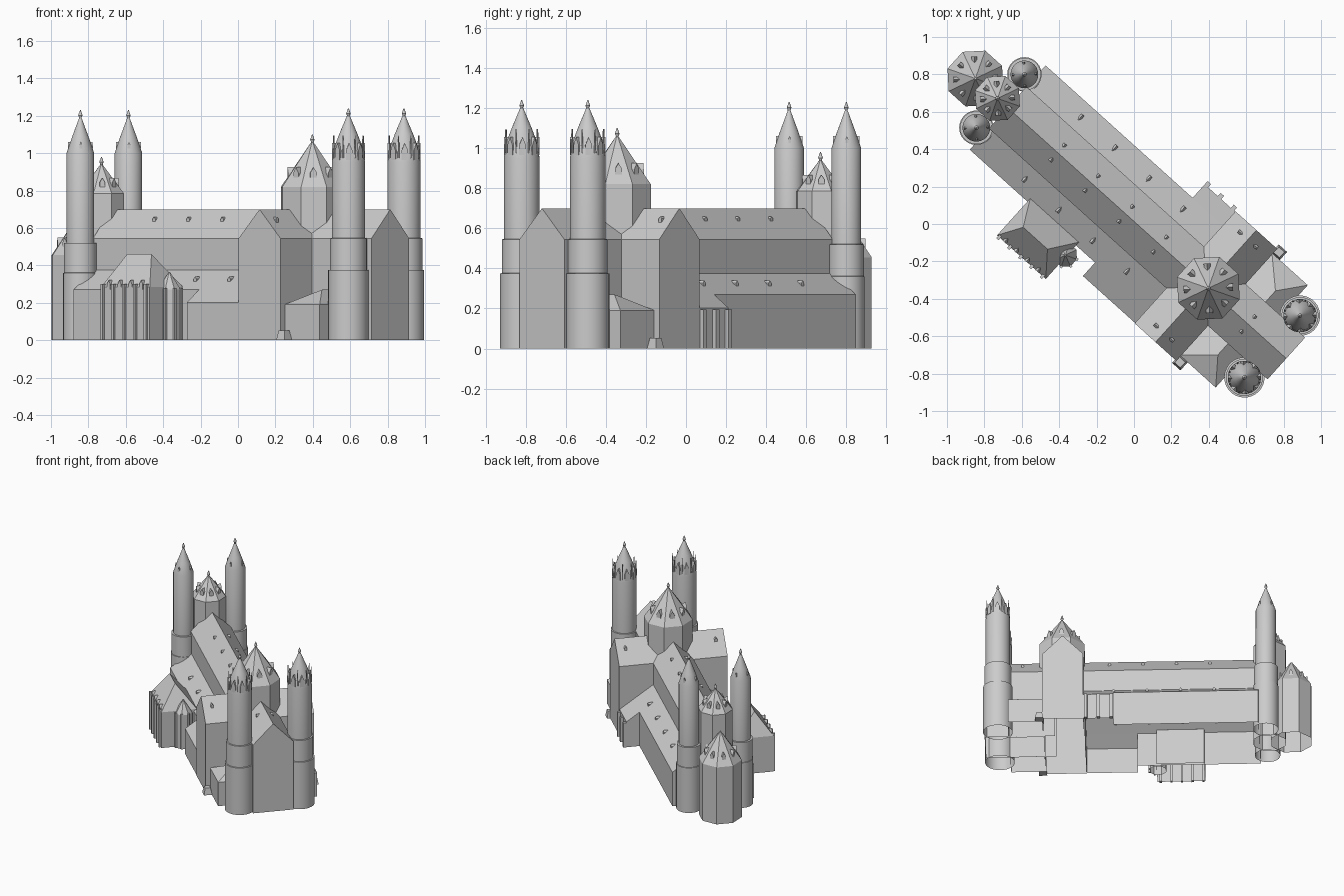
import bpy, bmesh
from math import radians, pi, sin, cos
from mathutils import Matrix, Vector

cube = bpy.data.objects.get("Cube")
if cube:
    bpy.data.objects.remove(cube)

stone = bpy.data.materials.new("pale grey stone")
stone.use_nodes = True
GREY = (0.6, 0.6, 0.6, 1)
stone.diffuse_color = GREY
stone.node_tree.nodes["Principled BSDF"].inputs["Base Color"].default_value = GREY

# The church is laid out along its own axis (u long, v across), then turned in plan
PLAN = Matrix.Translation((0.008, 0.007, 0)) @ Matrix.Rotation(radians(-42), 4, 'Z')
EAVE, RIDGE, HALF, AISLE_TOP = 0.545, 0.70, 0.15, 0.375
SIDES = ((1, "left"), (-1, "right"))
round_parts = []


def finish(name, bm):
    bmesh.ops.recalc_face_normals(bm, faces=bm.faces)
    mesh = bpy.data.meshes.new(name)
    bm.to_mesh(mesh)
    bm.free()
    mesh.materials.append(stone)
    obj = bpy.data.objects.new(name, mesh)
    bpy.context.collection.objects.link(obj)
    obj.matrix_world = PLAN
    return obj


def loft(bm, rings, bottom=True):
    """Join closed rings of points; the first cap is optional."""
    rows = [[bm.verts.new(p) for p in ring] for ring in rings]
    n = len(rows[0])
    for a, b in zip(rows, rows[1:]):
        for i in range(n):
            j = (i + 1) % n
            bm.faces.new((a[i], a[j], b[j], b[i]))
    if bottom:
        bm.faces.new(rows[0])
    bm.faces.new(rows[-1])


def shell(name, profile, lo, hi, along_u=True, cap=()):
    """Sweep an open (across, height) profile from lo to hi; close the lo end,
    passing the extra corners in cap."""
    bm = bmesh.new()

    def row(points, e):
        return [bm.verts.new((e, a, z) if along_u else (a, e, z)) for a, z in points]

    start, end = row(profile, lo), row(profile, hi)
    for i in range(len(profile) - 1):
        bm.faces.new((start[i], start[i + 1], end[i + 1], end[i]))
    bm.faces.new(start + row(cap, lo))
    return finish(name, bm)


def turned(name, u, v, profile, sides=32):
    """Lathe a (radius, height) profile, open below; few sides give flat facets."""
    bm = bmesh.new()
    step = 2 * pi / sides
    loft(bm, [[(u + r * cos((i + .5) * step), v + r * sin((i + .5) * step), z)
               for i in range(sides)] for r, z in profile], bottom=False)
    obj = finish(name, bm)
    if sides > 8:
        round_parts.append(obj)
    return obj


def gablet(bm, u, v, z, yaw, w, depth, wall, peak):
    """Small gabled box whose front faces along yaw."""
    m = Matrix.Translation((u, v, z)) @ Matrix.Rotation(yaw, 4, 'Z')
    outline = ((-w / 2, 0), (w / 2, 0), (w / 2, wall), (0, peak), (-w / 2, wall))
    loft(bm, [[m @ Vector((d, a, h)) for a, h in outline] for d in (0, -depth)])


def gablet_ring(name, u, v, r, z, count, w, depth, wall, peak, turn=0.0):
    bm = bmesh.new()
    for i in range(count):
        a = turn + 2 * pi * i / count
        gablet(bm, u + r * cos(a), v + r * sin(a), z, a, w, depth, wall, peak)
    return finish(name, bm)


def box_row(name, centres, du, dv, height):
    bm = bmesh.new()
    for u, v in centres:
        bmesh.ops.create_cube(bm, size=1, matrix=Matrix.Translation((u, v, height / 2))
                              @ Matrix.Diagonal((du, dv, height, 1)))
    return finish(name, bm)


def gable(c, base=0):
    return [(c - HALF, base), (c - HALF, EAVE), (c, RIDGE), (c + HALF, EAVE), (c + HALF, base)]


def hip_house(name, u0, u1, v0, v1, eave, ridge, ridge_pts):
    """Walls with a roof rising to a ridge between two points, open below."""
    bm = bmesh.new()
    corners = ((u0, v0), (u1, v0), (u1, v1), (u0, v1))
    low = [bm.verts.new((u, v, 0)) for u, v in corners]
    top = [bm.verts.new((u, v, eave)) for u, v in corners]
    a, b = [bm.verts.new((u, v, ridge)) for u, v in ridge_pts]
    for i in range(4):
        j = (i + 1) % 4
        bm.faces.new((low[i], low[j], top[j], top[i]))
    if ridge_pts[0][1] == ridge_pts[1][1]:
        slopes = ((top[0], top[1], b, a), (top[1], top[2], b), (top[2], top[3], a, b), (top[3], top[0], a))
    else:
        slopes = ((top[0], top[1], a), (top[1], top[2], b, a), (top[2], top[3], b), (top[3], top[0], a, b))
    for s in slopes:
        bm.faces.new(s)
    return finish(name, bm)


# Nave, front arm and transept arms, meeting under the crossing dome
shell("nave", gable(0, AISLE_TOP), -.92, .46)
shell("front_arm", gable(0), 1.085, .57)
for s, side in SIDES:
    shell(side + "_transept", gable(.507), s * .403, s * .06, along_u=False)

    # Aisle, then its wider bay beside the transept
    bay = .138 if s > 0 else -.018
    shell(side + "_aisle", [(s * .303, 0), (s * .303, .27), (s * HALF, AISLE_TOP)], -.92, bay,
          cap=[(0, AISLE_TOP), (0, 0)])
    shell(side + "_outer_aisle", [(s * .4, 0), (s * .4, .203), (s * .303, .27), (s * HALF, AISLE_TOP)],
          bay, .36, cap=[(s * .302, .27), (s * .302, 0)])


# Domes and apse
def finial(z):
    return [(.007, z), (.007, z + .012), (.012, z + .022), (.002, z + .05)]


for name, u, r, base, eave, apex in (("crossing_dome", .524, .178, .5, .82, 1.06),
                                     ("choir_dome", -.993, .127, 0, .785, .94),
                                     ("apse", -1.152, .158, 0, .455, .67)):
    turned(name, u, 0, [(r, base), (r, eave), (.006, apex)], sides=8)
    if name != "apse":
        turned(name + "_finial", u, 0, finial(apex - .01), sides=12)
gablet_ring("crossing_dome_dormers", .524, 0, .132, .85, 8, .036, .08, .045, .075)
gablet_ring("choir_dome_dormers", -.993, 0, .092, .815, 8, .028, .06, .03, .052)
gablet_ring("apse_dormers", -1.152, 0, .118, .485, 8, .028, .07, .04, .065)

# Four round towers
for s, side in SIDES:
    u, v = .986, s * .222 - .003
    turned("front_tower_" + side, u, v,
           [(.108, 0), (.108, .375), (.099, .376), (.099, .545), (.089, .546), (.089, .95),
            (.08, 1.02), (.05, 1.1), (.008, 1.2)])
    turned("front_tower_finial_" + side, u, v, finial(1.19), sides=12)
    gablet_ring("front_tower_gablets_" + side, u, v, .088, .965, 8, .034, .05, .05, .09)
    bm = bmesh.new()
    for i in range(8):
        a = (i + .5) * pi / 4
        bmesh.ops.create_cone(bm, cap_ends=True, segments=6, radius1=.006, radius2=.002, depth=.12,
                              matrix=Matrix.Translation((u + .085 * cos(a), v + .085 * sin(a), 1.035)))
    finish("front_tower_pinnacles_" + side, bm)

    u, v = -.972, s * .192
    turned("back_tower_" + side, u, v,
           [(.092, 0), (.092, .36), (.088, .361), (.088, .52), (.074, .521), (.074, 1.0),
            (.045, 1.085), (.008, 1.185)])
    turned("back_tower_finial_" + side, u, v, finial(1.18), sides=12)
    gablet_ring("back_tower_dormers_" + side, u, v, .066, 1.025, 4, .014, .03, .02, .035, turn=.78)

    # Chapels between transept and front towers
    v0, v1 = sorted((s * .14, s * .368))
    pts = sorted([(.8, s * .14), (.8, s * .23)], key=lambda p: p[1])
    hip_house("side_chapel_" + side, .65, .908, v0, v1, .19, .27, pts)

    # Tapered footing at the corner of each transept end
    bm = bmesh.new()
    loft(bm, [[(.677 + a * w, s * .396 + b * w, z) for a, b in ((-1, -1), (1, -1), (1, 1), (-1, 1))]
              for w, z in ((.03, 0), (.02, .053))])
    finish("transept_footing_" + side, bm)

    # Roof dormers on nave, aisle and transept
    bm = bmesh.new()
    yaw = s * pi / 2
    for i in range(4):
        u = -.56 + .245 * i
        gablet(bm, u, s * .062, .63, yaw, .02, .04, .018, .03)
        gablet(bm, u - .035, s * .24, .307, yaw, .02, .04, .02, .033)
    gablet(bm, .81, s * .062, .63, yaw, .02, .04, .018, .03)
    for t in (1, -1):
        gablet(bm, .507 + t * .068, s * .335, .63, 0 if t > 0 else pi, .02, .04, .018, .03)
    finish("roof_dormers_" + side, bm)

# Porch hall on the right side, with buttresses, dormers and a stair turret
hip_house("porch_hall", -.505, -.155, -.545, -.28, .285, .46, [(-.43, -.42), (-.255, -.42)])
steps = [-.49 + .078 * i for i in range(5)]
box_row("porch_buttresses", [(u, -.547) for u in steps], .016, .024, .3)
bm = bmesh.new()
for u in steps[:-1]:
    gablet(bm, u + .039, -.546, .27, -pi / 2, .024, .06, .03, .052)
finish("porch_dormers", bm)
turned("porch_turret", -.163, -.38, [(.066, 0), (.066, .27), (.004, .365)], sides=8)
box_row("turret_buttresses", [(-.163 + .066 * cos(a), -.38 + .066 * sin(a))
                              for a in (-1.18, -.39, .39)], .014, .014, .28)

# Pilasters on the left outer aisle
box_row("left_aisle_pilasters", [(.15 + .094 * i, .408) for i in range(3)], .024, .03, .195)

# Smooth the round parts
bpy.ops.object.select_all(action='DESELECT')
for obj in round_parts:
    obj.select_set(True)
bpy.context.view_layer.objects.active = round_parts[0]
bpy.ops.object.shade_smooth_by_angle(angle=radians(30))
